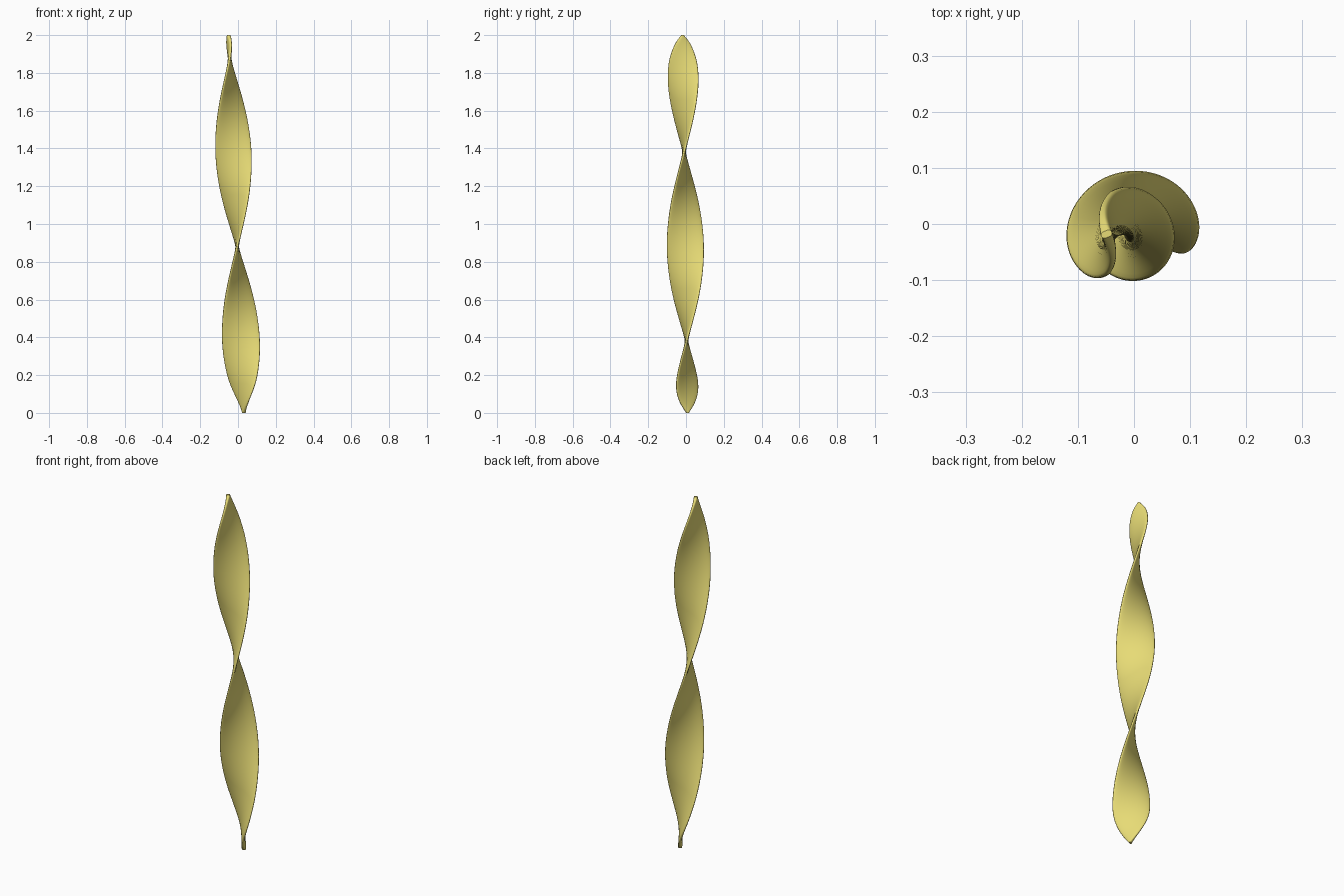
import bpy, bmesh, math

if "Cube" in bpy.data.objects:
    bpy.data.objects.remove(bpy.data.objects["Cube"])

# half-width of the ribbon against height
WIDTH = [(0, .006), (.05, .042), (.1, .069), (.15, .086), (.2, .094), (.3, .099),
         (.45, .1), (.9, .098), (1.4, .0955), (1.6, .093), (1.75, .088), (1.85, .076),
         (1.9, .063), (1.94, .048), (1.97, .031), (2.0, .006)]
HALF_THICK = .01
RINGS, SIDES = 140, 32


def half_width(z):
    """Smooth (Catmull-Rom tangent) interpolation of the width profile."""
    n = len(WIDTH)

    def slope(i):
        a, b = WIDTH[max(i - 1, 0)], WIDTH[min(i + 1, n - 1)]
        return (b[1] - a[1]) / (b[0] - a[0])

    for i in range(n - 1):
        (z0, w0), (z1, w1) = WIDTH[i], WIDTH[i + 1]
        if z <= z1 + 1e-9:
            h = z1 - z0
            t = (z - z0) / h
            return ((2*t**3 - 3*t**2 + 1) * w0 + (t**3 - 2*t**2 + t) * h * slope(i)
                    + (3*t**2 - 2*t**3) * w1 + (t**3 - t**2) * h * slope(i + 1))
    return WIDTH[-1][1]


def power(v, e):
    return math.copysign(abs(v) ** e, v)


# twisted ribbon: rounded flat section, one full turn, slightly leaning axis
bm = bmesh.new()
rings = []
for i in range(RINGS + 1):
    z = 1 - math.cos(math.pi * i / RINGS)
    turn = math.pi * (z - .38)
    c, s = math.cos(turn), math.sin(turn)
    cx, cy = .031 - .04 * z, .008 - .013 * z
    w = half_width(z)
    ring = []
    for k in range(SIDES):
        a = 2 * math.pi * k / SIDES
        u = w * power(math.cos(a), .8)
        v = HALF_THICK * power(math.sin(a), .6)
        ring.append(bm.verts.new((cx + u*c - v*s, cy + u*s + v*c, z)))
    rings.append(ring)
for lo, hi in zip(rings, rings[1:]):
    for k in range(SIDES):
        j = (k + 1) % SIDES
        bm.faces.new((lo[k], lo[j], hi[j], hi[k]))
bm.faces.new(rings[0][::-1])
bm.faces.new(rings[-1])

mesh = bpy.data.meshes.new("twisted_ribbon")
bm.to_mesh(mesh)
bm.free()
ribbon = bpy.data.objects.new("twisted_ribbon", mesh)
bpy.context.collection.objects.link(ribbon)

mat = bpy.data.materials.new("yellow")
mat.diffuse_color = (.80, .71, .18, 1)
mat.use_nodes = True
mat.node_tree.nodes["Principled BSDF"].inputs["Base Color"].default_value = mat.diffuse_color
mesh.materials.append(mat)

bpy.context.view_layer.objects.active = ribbon
ribbon.select_set(True)
bpy.ops.object.shade_smooth_by_angle(angle=math.radians(50))
